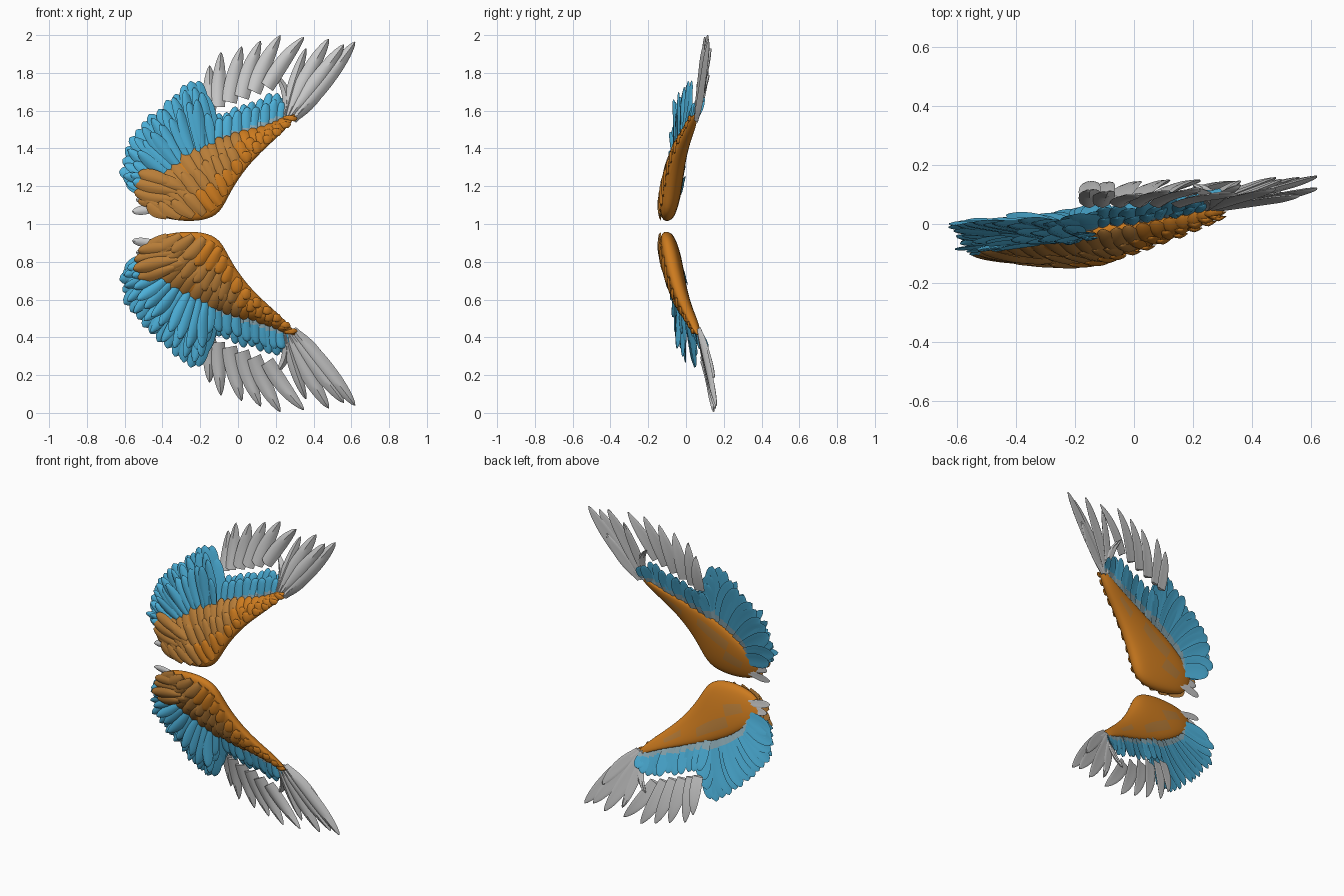
import bpy, bmesh, math, random
from mathutils import Vector as V

if "Cube" in bpy.data.objects:
    bpy.data.objects.remove(bpy.data.objects["Cube"])

random.seed(4)


def srgb(r, g, b):
    return tuple(((c + .055) / 1.055) ** 2.4 for c in (r, g, b)) + (1,)


MATS = []
for name, col in (("orange", (.80, .48, .12)), ("tan_brown", (.72, .49, .22)), ("sky_blue", (.30, .69, .85)),
                  ("pale_blue_grey", (.56, .68, .72)), ("light_grey", (.79, .79, .79))):
    m = bpy.data.materials.new(name)
    m.diffuse_color = srgb(*col)
    m.use_nodes = True
    m.node_tree.nodes["Principled BSDF"].inputs["Base Color"].default_value = m.diffuse_color
    MATS.append(m)
ORANGE, BROWN, BLUE, PALE, GREY = range(5)

# Arm stations: leading edge x, z / trailing edge x, z / leading y, trailing y / half thickness
ARM = [(-.47, 1.05, -.51, 1.16, -.08, -.07, .02), (-.32, 1.01, -.44, 1.24, -.10, -.055, .045),
       (-.18, 1.01, -.33, 1.33, -.105, -.045, .052), (-.09, 1.05, -.20, 1.40, -.10, -.035, .05),
       (-.045, 1.16, -.10, 1.435, -.085, -.02, .045), (.045, 1.30, .0, 1.47, -.055, -.005, .04),
       (.155, 1.41, .11, 1.505, -.02, .018, .033), (.255, 1.50, .21, 1.545, .02, .04, .026),
       (.32, 1.585, .28, 1.58, .045, .05, .012)]


def sample(rows, t):
    """Point at t (0..1) along a list of tuples."""
    f = min(max(t, 0), 1) * (len(rows) - 1)
    i = min(int(f), len(rows) - 2)
    return V([a + (b - a) * (f - i) for a, b in zip(rows[i], rows[i + 1])])


def arm_point(u, v, a=None):
    """Point on the front skin of the arm; a is the angle round the section."""
    lx, lz, tx, tz, ly, ty, th = sample(ARM, u)
    if a is None:
        a = math.acos(1 - 2 * min(max(v, 0), 1))
    s = math.sin(a)
    bulge = math.copysign(abs(s) ** .65, s)
    return V((lx + (tx - lx) * v, ly + (ty - ly) * v - th * bulge, lz + (tz - lz) * v))


def feather(bm, root, tip, width, mat, bend=0, peak=.6, power=.5, thick=.006, tilt=.12, base=.5,
            root_mat=None, root_part=.2, bow=0):
    """Ridged blade from root to tip with a rounded end; bow lifts its middle to the front."""
    root, tip = V(root), V(tip)
    d = tip - root
    side = V((d.z, 0, -d.x)).normalized()
    n, rings = 12, []
    for i in range(n + 1):
        t = 1 - (1 - i / n) ** 1.35
        p = root + d * t + side * (bend * d.length * 4 * t * (1 - t))
        p.y -= bow * 4 * t * (1 - t)
        if t < peak:
            w = base + (1 - base) * math.sin(math.pi / 2 * t / peak)
        else:
            w = max(1 - ((t - peak) / (1 - peak)) ** 2, .004) ** power
        w *= width / 2
        k = thick * min(1, .25 + w / width * 2)
        ring = []
        for s, y in ((-1, .2), (-.55, -.7), (0, -1.3), (.55, -.7), (1, .2), (.5, .8), (0, .5), (-.5, .8)):
            off = V((0, y * k + s * w * tilt + .12 * w * s * s, 0))
            ring.append(bm.verts.new(p + side * (s * w) + off))
        rings.append(ring)
    for i, (a, b) in enumerate(zip(rings, rings[1:])):
        for j in range(8):
            f = bm.faces.new((a[j], a[(j + 1) % 8], b[(j + 1) % 8], b[j]))
            f.material_index = root_mat if root_mat is not None and i < root_part * n else mat
    for r in (rings[0], rings[-1]):
        bm.faces.new(r).material_index = mat


def jit(a):
    return random.uniform(-a, a)


def build_arm(bm):
    rings = []
    for i in range(len(ARM)):
        ring = []
        for j in range(14):
            a = 2 * math.pi * j / 14
            ring.append(bm.verts.new(arm_point(i / (len(ARM) - 1), (1 - math.cos(a)) / 2, a)))
        rings.append(ring)
    for i, (a, b) in enumerate(zip(rings, rings[1:])):
        for j in range(14):
            f = bm.faces.new((a[j], a[(j + 1) % 14], b[(j + 1) % 14], b[j]))
            # a few tan patches on the back skin
            f.material_index = BROWN if (i, j) in ((2, 9), (3, 9), (5, 10), (1, 10)) else ORANGE
    bm.faces.new(rings[0])
    bm.faces.new(rings[-1])


def build_coverts(bm):
    # three rows of overlapping short feathers that follow the front skin
    for v0, v1, count, lift in ((.55, 1.08, 19, .004), (.32, .80, 17, .008), (.10, .50, 15, .010)):
        for i in range(count):
            u = .09 + .85 * i / (count - 1)
            u1, v2 = max(u - .09 * (1 - u) + .05 * u, 0), v1 + jit(.05)
            a, b, c = arm_point(u, v0), arm_point(u1, v2), arm_point((u + u1) / 2, (v0 + v2) / 2)
            bow = max((a.y + b.y) / 2 - c.y, 0)
            a.y -= lift - .006
            b.y -= lift
            mat = BROWN if u < .62 and v0 > .2 or u < .3 else ORANGE
            feather(bm, a, b, .08 - .03 * u, mat, jit(.05), thick=.006, tilt=.1 + jit(.08), bow=bow)
    # inner tuft pointing away from the wing tip
    for r, t in (((-.34, 1.21), (-.53, 1.27)), ((-.32, 1.17), (-.555, 1.22)), ((-.32, 1.13), (-.55, 1.17)),
                 ((-.3, 1.10), (-.53, 1.12)), ((-.28, 1.18), (-.45, 1.24)), ((-.26, 1.12), (-.43, 1.15)),
                 ((-.27, 1.07), (-.46, 1.07))):
        feather(bm, (r[0], -.125, r[1]), (t[0], -.09 + jit(.015), t[1]), .075, BROWN, jit(.05), thick=.008, bow=.01)


BLUE_ROOTS = [(-.38, -.045, 1.17), (-.36, -.04, 1.24), (-.28, -.035, 1.30), (-.20, -.03, 1.35), (-.14, -.02, 1.39)]
BLUE_TIPS = [(-.60, -.02, 1.22), (-.63, -.015, 1.28), (-.605, -.01, 1.41), (-.54, 0, 1.50), (-.47, .005, 1.58),
             (-.38, .01, 1.66), (-.29, .015, 1.74), (-.21, .025, 1.765), (-.17, .035, 1.64)]


def build_inner_blue(bm):
    # long rear layer, then ruffled shorter layers in front
    for count, reach, fwd, width, ruffle in ((17, .99, 0, .10, .01), (13, .93, -.045, .062, .025), (13, .76, -.065, .062, .02)):
        for i in range(count):
            t = (i + .5 * (reach < .9)) / (count - .999 + .5 * (reach < .9))
            a, b = sample(BLUE_ROOTS, t), sample(BLUE_TIPS, t)
            b = a.lerp(b, reach + jit(.03))
            a.y += fwd * .4
            b.y += fwd + jit(ruffle)
            back = fwd == 0
            feather(bm, a, b, width, BLUE, jit(.04), thick=.006, tilt=.2 if back else .2 + jit(.35),
                    root_mat=PALE if back else None, root_part=.1)


def build_outer_blue(bm):
    roots = [(-.16, -.015, 1.38), (0, .0, 1.44), (.14, .025, 1.49), (.26, .05, 1.55)]
    tips = [(-.14, .04, 1.58), (-.06, .05, 1.60), (.03, .06, 1.64), (.12, .075, 1.67), (.21, .085, 1.70), (.27, .085, 1.65)]
    for count, reach, fwd in ((11, 1, 0), (10, .82, -.02)):
        for i in range(count):
            t = i / (count - 1)
            a, b = sample(roots, t), sample(tips, t)
            b = a.lerp(b, reach + jit(.05))
            b.y += fwd + jit(.012)
            feather(bm, a, b, .062, BLUE, jit(.04), thick=.007, tilt=.2 + jit(.15), root_mat=PALE, root_part=.2)


def build_grey(bm):
    # detached inner flight feathers: root, tip, width, bend
    for r, t, w, b in (((-.150, 1.60), (-.15, 1.84), .075, 0), ((-.105, 1.62), (-.09, 1.91), .078, -.01),
                       ((-.045, 1.645), (.02, 1.94), .086, -.02), ((.02, 1.67), (.12, 1.97), .086, -.03),
                       ((.085, 1.70), (.225, 2.0), .086, -.035), ((.155, 1.725), (.35, 1.99), .082, -.035)):
        feather(bm, (r[0], .068, r[1]), (t[0], .105 + jit(.012), t[1]), w, GREY, b, peak=.25, power=.68,
                thick=.011, base=.9, bow=-.008)
    # outer flight feathers joined to the wrist
    for r, t, w, b in (((.245, 1.58), (.20, 1.79), .045, .14), ((.25, 1.57), (.36, 1.93), .06, -.02),
                       ((.26, 1.56), (.48, 1.98), .085, -.02), ((.27, 1.56), (.56, 1.95), .085, 0),
                       ((.29, 1.55), (.62, 1.965), .085, .01), ((.29, 1.55), (.50, 1.81), .07, .03)):
        feather(bm, (r[0], .055, r[1]), (t[0], .115 + jit(.02), t[1]), w, GREY, b, peak=.45, power=.6, thick=.012)
    # small feathers at the root corner
    for r, t in (((-.40, 1.09), (-.56, 1.065)), ((-.40, 1.12), (-.54, 1.13))):
        feather(bm, (r[0], -.055, r[1]), (t[0], -.065, t[1]), .05, GREY)


def lower(p):
    """Mirror a point of the upper wing to the lower wing."""
    return V((p.x, p.y + .035 * (1.1 - p.z) * -1, .96 - (p.z - 1.015) * .97))


PARTS = (("arm", build_arm), ("covert_feathers", build_coverts), ("inner_blue_feathers", build_inner_blue),
         ("outer_blue_feathers", build_outer_blue), ("grey_flight_feathers", build_grey))
for wing in ("upper", "lower"):
    for part, build in PARTS:
        bm = bmesh.new()
        build(bm)
        if wing == "lower":
            for v in bm.verts:
                v.co = lower(v.co)
        bmesh.ops.recalc_face_normals(bm, faces=bm.faces)
        name = wing + "_wing_" + part
        me = bpy.data.meshes.new(name)
        bm.to_mesh(me)
        bm.free()
        for m in MATS:
            me.materials.append(m)
        ob = bpy.data.objects.new(name, me)
        bpy.context.collection.objects.link(ob)
        bpy.ops.object.select_all(action='DESELECT')
        bpy.context.view_layer.objects.active = ob
        ob.select_set(True)
        if part == "arm":
            bpy.ops.object.shade_smooth()
            ob.modifiers.new("smooth", 'SUBSURF').levels = 2
            ob.modifiers["smooth"].render_levels = 2
        else:
            bpy.ops.object.shade_smooth_by_angle(angle=math.radians(45))
